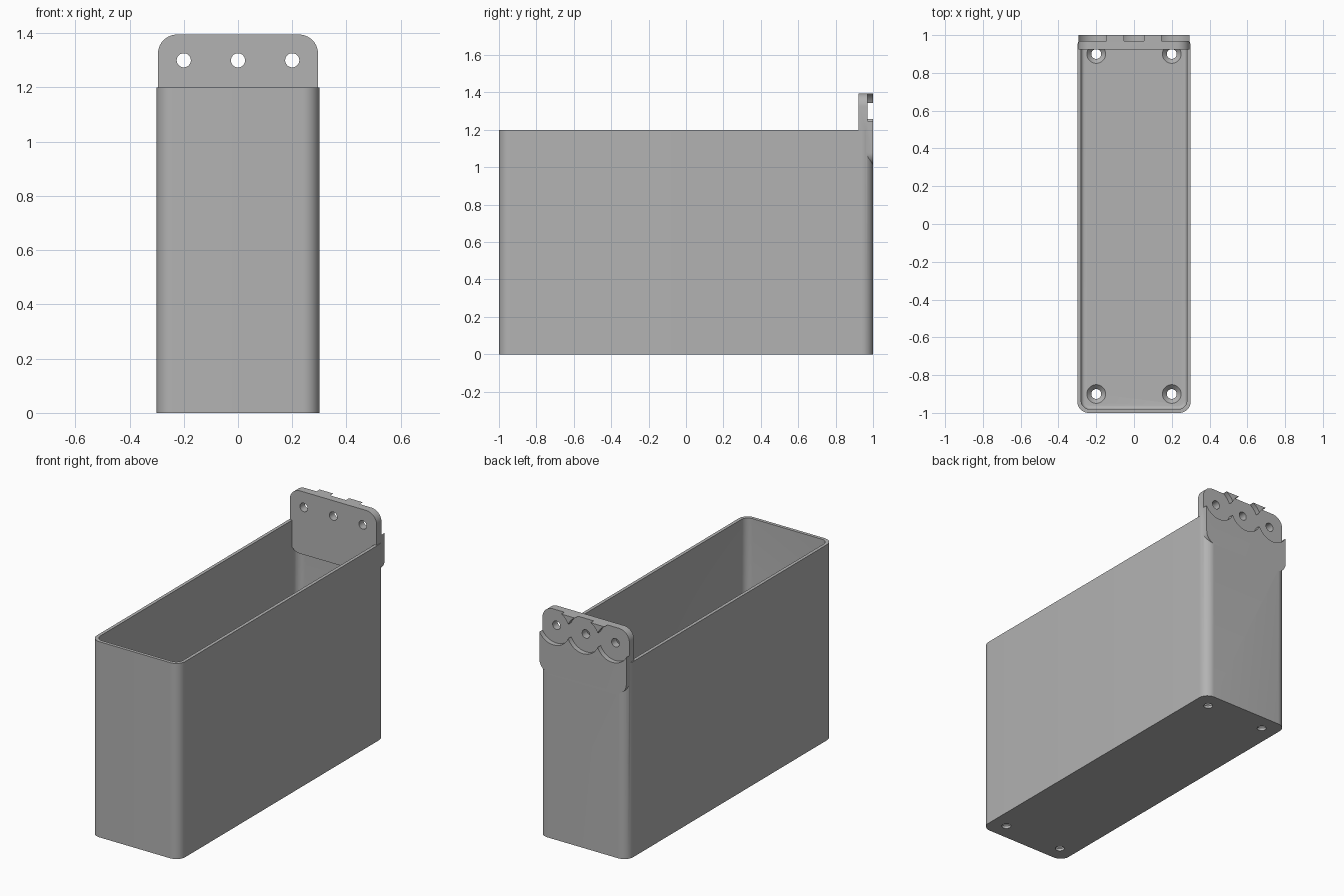
import bpy, bmesh
from math import pi, sin, cos, radians
from mathutils import Matrix

cube = bpy.data.objects.get("Cube")
if cube:
    bpy.data.objects.remove(cube)

grey = bpy.data.materials.new("plain grey")
grey.use_nodes = True
grey.diffuse_color = (0.45, 0.45, 0.45, 1)
grey.node_tree.nodes["Principled BSDF"].inputs["Base Color"].default_value = grey.diffuse_color

BACKWARD = Matrix.Rotation(pi / 2, 4, "X")   # turns local z to -y and local y to z


def add_object(name, bm):
    bmesh.ops.recalc_face_normals(bm, faces=bm.faces)
    mesh = bpy.data.meshes.new(name)
    bm.to_mesh(mesh)
    bm.free()
    mesh.materials.append(grey)
    obj = bpy.data.objects.new(name, mesh)
    bpy.context.collection.objects.link(obj)
    return obj


def rounded_block(name, half_x, half_y, radius, low, high, fillet=0, matrix=Matrix()):
    """Rounded rectangle extruded from low to high, with an optional bottom fillet."""
    bm = bmesh.new()
    steps = 10
    ring = []
    for corner, (sx, sy) in enumerate([(1, 1), (-1, 1), (-1, -1), (1, -1)]):
        for i in range(steps + 1):
            a = (corner + i / steps) * pi / 2
            ring.append(bm.verts.new((sx * (half_x - radius) + radius * cos(a),
                                      sy * (half_y - radius) + radius * sin(a), low)))
    base = bm.faces.new(ring)
    rim = list(base.edges)
    top = bmesh.ops.extrude_face_region(bm, geom=[base], use_keep_orig=True)["geom"]
    bmesh.ops.translate(bm, vec=(0, 0, high - low),
                        verts=[v for v in top if isinstance(v, bmesh.types.BMVert)])
    bmesh.ops.recalc_face_normals(bm, faces=bm.faces)
    if fillet:
        bmesh.ops.bevel(bm, geom=rim, offset=fillet, segments=4, profile=0.5, affect="EDGES")
    bm.transform(matrix)
    return add_object(name, bm)


def cone(name, r_low, r_high, depth, centre, matrix=Matrix()):
    bm = bmesh.new()
    bmesh.ops.create_cone(bm, cap_ends=True, segments=48, radius1=r_low,
                          radius2=r_high, depth=depth)
    bm.transform(Matrix.Translation(centre) @ matrix)
    return add_object(name, bm)


def combine(target, other, operation):
    mod = target.modifiers.new(operation.lower(), "BOOLEAN")
    mod.operation = operation
    mod.solver = "EXACT"
    mod.object = other
    bpy.context.view_layer.objects.active = target
    bpy.ops.object.modifier_apply(modifier=mod.name)
    bpy.data.objects.remove(other)


# Open box with a thin wall and a filleted floor
FLOOR = 0.04
box = rounded_block("wall_mounted_bin", 0.3, 1.0, 0.06, 0, 1.2)
combine(box, rounded_block("cavity", 0.28, 0.98, 0.045, FLOOR, 1.5, fillet=0.018), "DIFFERENCE")

# Mounting plate across the back
LOW, HIGH = 1.01, 1.395
plate_place = Matrix.Translation((0, 1, (LOW + HIGH) / 2)) @ BACKWARD
combine(box, rounded_block("mounting_plate", 0.295, (HIGH - LOW) / 2, 0.07, 0, 0.077,
                           matrix=plate_place), "UNION")

# Round pockets on the back of the plate, with screw holes through it
for x in (-0.2, 0, 0.2):
    combine(box, cone("pocket", 0.109, 0.109, 0.1, (x, 1.02, 1.3), BACKWARD), "DIFFERENCE")
    combine(box, cone("plate_hole", 0.026, 0.026, 0.4, (x, 0.95, 1.3), BACKWARD), "DIFFERENCE")

# Countersunk holes in the floor
for x in (-0.2, 0.2):
    for y in (-0.9, 0.9):
        combine(box, cone("floor_hole", 0.026, 0.026, 0.2, (x, y, 0)), "DIFFERENCE")
        combine(box, cone("countersink", 0.026, 0.05, 0.025, (x, y, FLOOR - 0.012)), "DIFFERENCE")

# Smooth the rounded corners, keep the other edges sharp
bpy.ops.object.select_all(action="DESELECT")
box.select_set(True)
bpy.context.view_layer.objects.active = box
bpy.ops.object.shade_smooth_by_angle(angle=radians(30))
